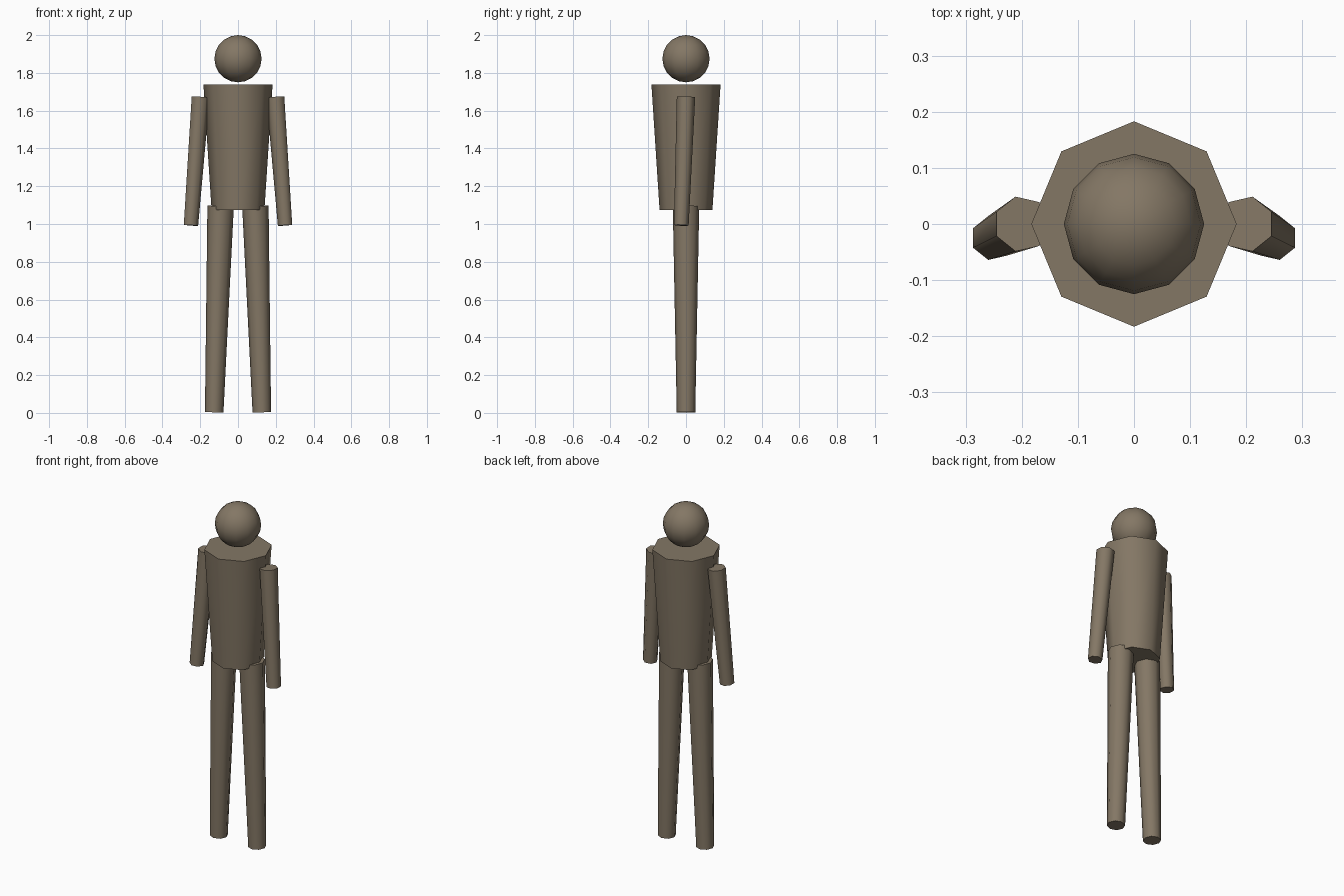
import bpy, bmesh, math
from mathutils import Vector, Matrix

if "Cube" in bpy.data.objects:
    bpy.data.objects.remove(bpy.data.objects["Cube"])

mat = bpy.data.materials.new("earth_brown")
mat.diffuse_color = (0.23, 0.185, 0.13, 1)
mat.use_nodes = True
mat.node_tree.nodes["Principled BSDF"].inputs["Base Color"].default_value = mat.diffuse_color


def finish(name, bm):
    bmesh.ops.recalc_face_normals(bm, faces=bm.faces)
    mesh = bpy.data.meshes.new(name)
    bm.to_mesh(mesh)
    bm.free()
    mesh.materials.append(mat)
    obj = bpy.data.objects.new(name, mesh)
    bpy.context.collection.objects.link(obj)
    bpy.ops.object.select_all(action='DESELECT')
    obj.select_set(True)
    bpy.context.view_layer.objects.active = obj
    bpy.ops.object.shade_smooth_by_angle(angle=math.radians(60))
    return obj


def tapered_limb(name, bottom, top, r_bottom, r_top, sides, side=1):
    """Capped tapered prism between two points; side=-1 mirrors it in x."""
    bottom, top = Vector(bottom), Vector(top)
    axis = top - bottom
    tilt = Vector((0, 0, 1)).rotation_difference(axis).to_matrix()
    bm = bmesh.new()
    rings = []
    for centre, r in ((bottom, r_bottom), (top, r_top)):
        ring = []
        for i in range(sides):
            a = math.pi + math.tau * i / sides
            p = centre + tilt @ Vector((r * math.cos(a), r * math.sin(a), 0))
            ring.append(bm.verts.new((p.x * side, p.y, p.z)))
        rings.append(ring)
    low, high = rings
    for i in range(sides):
        j = (i + 1) % sides
        bm.faces.new((low[i], low[j], high[j], high[i]))
    bm.faces.new(low[::-1])
    bm.faces.new(high)
    return finish(name, bm)


# Head
bm = bmesh.new()
bmesh.ops.create_uvsphere(bm, u_segments=12, v_segments=10, radius=0.125,
                          matrix=Matrix.Translation((0, 0, 1.875)))
finish("head", bm)

# Torso
tapered_limb("torso", (0, 0, 1.075), (0, 0, 1.738), 0.14, 0.183, 8)

# Arms and legs
for label, s in (("right", 1), ("left", -1)):
    tapered_limb(label + "_arm", (0.251, -0.025, 0.993), (0.2, 0, 1.672),
                 0.04, 0.05, 7, s)
    tapered_limb(label + "_leg", (0.126, 0, 0.003), (0.092, 0, 1.095),
                 0.049, 0.07, 8, s)
